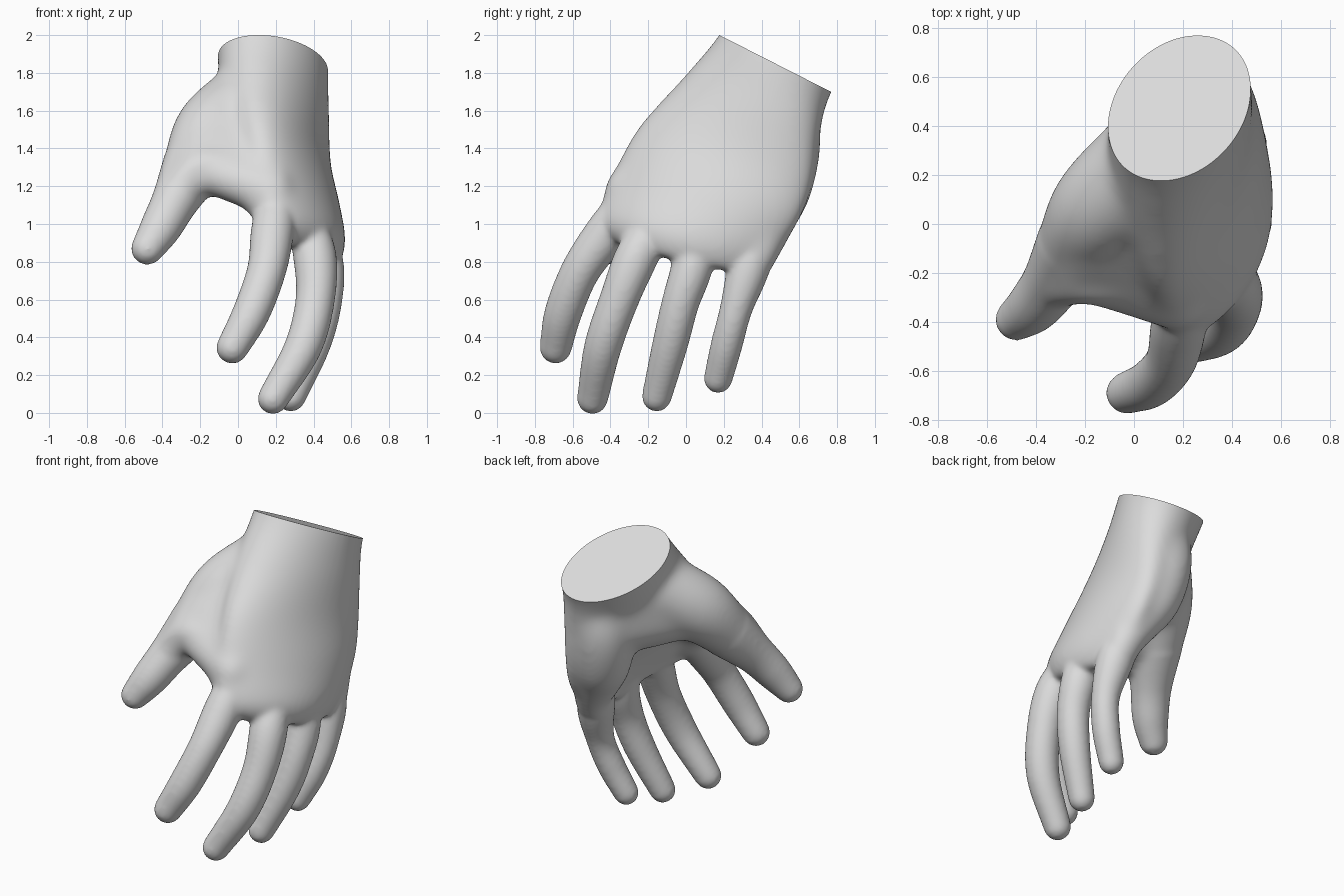
import bpy, bmesh, math
from mathutils import Vector, Matrix

if "Cube" in bpy.data.objects:
    bpy.data.objects.remove(bpy.data.objects["Cube"])

skin = bpy.data.materials.new("pale grey")
skin.diffuse_color = (0.715, 0.715, 0.715, 1)
skin.use_nodes = True
skin.node_tree.nodes["Principled BSDF"].inputs["Base Color"].default_value = skin.diffuse_color


def make_object(name, bm):
    bmesh.ops.recalc_face_normals(bm, faces=bm.faces)
    me = bpy.data.meshes.new(name)
    bm.to_mesh(me)
    bm.free()
    ob = bpy.data.objects.new(name, me)
    bpy.context.collection.objects.link(ob)
    return ob


def loft(name, rings):
    """Closed skin over a list of equal-length rings."""
    bm = bmesh.new()
    vs = [[bm.verts.new(p) for p in r] for r in rings]
    n = len(vs[0])
    for a, b in zip(vs, vs[1:]):
        for i in range(n):
            j = (i + 1) % n
            bm.faces.new((a[i], a[j], b[j], b[i]))
    bm.faces.new(vs[0][::-1])
    bm.faces.new(vs[-1])
    return make_object(name, bm)


def hull(name, balls):
    """Convex skin stretched over balls (x, y, z, radius)."""
    bm = bmesh.new()
    for x, y, z, r in balls:
        bmesh.ops.create_icosphere(bm, subdivisions=3, radius=r, matrix=Matrix.Translation((x, y, z)))
    bmesh.ops.delete(bm, geom=bm.edges[:], context='EDGES_FACES')
    bmesh.ops.convex_hull(bm, input=bm.verts[:])
    loose = [v for v in bm.verts if not v.link_faces]
    bmesh.ops.delete(bm, geom=loose, context='VERTS')
    return make_object(name, bm)


def spline(keys, steps=8):
    """Catmull-Rom through equal-length tuples."""
    k = [Vector(q) for q in keys]
    k = [2 * k[0] - k[1]] + k + [2 * k[-1] - k[-2]]
    out = []
    for a, b, c, d in zip(k, k[1:], k[2:], k[3:]):
        for s in range(steps):
            t = s / steps
            out.append(0.5 * (2 * b + (c - a) * t + (2 * a - 5 * b + 4 * c - d) * t * t
                              + (3 * b - a - 3 * c + d) * t ** 3))
    return out + [k[-2]]


def tube(name, keys, n=24):
    """Tapered limb with rounded ends; keys are (x, y, z, radius)."""
    cs = [(p.xyz, p[3]) for p in spline(keys)]
    d0, d1 = (cs[0][0] - cs[1][0]).normalized(), (cs[-1][0] - cs[-2][0]).normalized()
    caps = [math.radians(a) for a in (20, 40, 60, 80)]
    start = [(cs[0][0] + d0 * cs[0][1] * math.sin(a), cs[0][1] * math.cos(a)) for a in caps]
    end = [(cs[-1][0] + d1 * cs[-1][1] * math.sin(a), cs[-1][1] * math.cos(a)) for a in caps]
    cs = start[::-1] + cs + end
    rings, side = [], Vector((0.8, 0.6, 0.1))
    for i, (c, r) in enumerate(cs):
        t = (cs[min(i + 1, len(cs) - 1)][0] - cs[max(i - 1, 0)][0]).normalized()
        side = (side - t * side.dot(t)).normalized()
        up = t.cross(side)
        rings.append([c + r * (side * math.cos(2 * math.pi * j / n) + up * math.sin(2 * math.pi * j / n))
                      for j in range(n)])
    return loft(name, rings)


def fuse(parts, name, voxel, rounds):
    """Merge overlapping parts into one smooth skin."""
    bpy.ops.object.select_all(action='DESELECT')
    for p in parts:
        p.select_set(True)
    ob = parts[0]
    bpy.context.view_layer.objects.active = ob
    bpy.ops.object.join()
    ob.name = name
    m = ob.modifiers.new("skin", 'REMESH')
    m.mode, m.voxel_size = 'VOXEL', voxel
    s = ob.modifiers.new("soften", 'SMOOTH')
    s.factor, s.iterations = 0.5, rounds
    for mod in ("skin", "soften"):
        bpy.ops.object.modifier_apply(modifier=mod)
    return ob


# Palm: cross-sections from wrist to knuckles (centre, wide axis, thin axis, bow)
sections = [
    ((0.19, 0.60, 2.06), (0.22, 0.25, -0.127), (0.195, -0.165, 0.084), 0),
    ((0.185, 0.47, 1.845), (0.22, 0.25, -0.127), (0.195, -0.165, 0.084), 0),
    ((0.20, 0.34, 1.62), (0.20, 0.35, -0.12), (0.20, -0.12, 0.08), 0),
    ((0.25, 0.20, 1.36), (0.17, 0.46, -0.13), (0.17, -0.09, 0.06), 0.01),
    ((0.32, 0.08, 1.12), (0.15, 0.50, -0.10), (0.145, -0.06, 0.03), 0.04),
    ((0.37, -0.03, 0.92), (0.13, 0.46, -0.10), (0.12, -0.04, 0.02), 0.06),
    ((0.39, -0.04, 0.81), (0.10, 0.36, -0.085), (0.08, -0.03, 0.0), 0.05),
]
rings = []
for q in spline([c + u + v + (b,) for c, u, v, b in sections]):
    c, u, v, b = Vector(q[0:3]), Vector(q[3:6]), Vector(q[6:9]), q[9]
    rings.append([c + u * math.cos(t) + v * math.sin(t) - v.normalized() * b * math.cos(2 * t)
                  for t in (2 * math.pi * j / 48 for j in range(48))])
palm = loft("palm", rings)

# Heel of the palm on the little-finger side, and the full pad below the wrist
heel = tube("palm_heel", [(0.24, 0.52, 1.64, 0.18), (0.23, 0.53, 1.42, 0.185), (0.27, 0.49, 1.20, 0.18),
                          (0.335, 0.44, 1.05, 0.155), (0.40, 0.40, 0.90, 0.12), (0.425, 0.355, 0.79, 0.105)])
pad = hull("palm_pad", [(0.12, 0.38, 1.70, 0.19), (0.22, 0.49, 1.68, 0.18), (-0.10, 0.09, 1.49, 0.18),
                        (0.22, 0.51, 1.44, 0.17), (0.10, 0.28, 1.42, 0.17)])

# Thumb, with its thick root and the web toward the first finger
thumb_path = [(0.06, 0.26, 1.65, 0.22), (-0.13, 0.07, 1.49, 0.21), (-0.24, -0.09, 1.30, 0.165),
              (-0.335, -0.24, 1.12, 0.125), (-0.41, -0.335, 0.98, 0.11), (-0.48, -0.39, 0.87, 0.088)]
thumb_root = tube("thumb_root", thumb_path)
web = hull("thumb_web", [(0.11, 0.26, 1.66, 0.22), (-0.18, -0.03, 1.41, 0.17), (-0.23, -0.20, 1.30, 0.11),
                         (-0.05, -0.23, 1.29, 0.10), (0.17, -0.30, 1.17, 0.135)])
web_edge = tube("web_edge", [(-0.32, -0.24, 1.16, 0.11), (-0.21, -0.23, 1.295, 0.10), (-0.05, -0.24, 1.285, 0.10),
                             (0.08, -0.29, 1.19, 0.11), (0.20, -0.32, 1.06, 0.12)])
body = fuse([palm, heel, pad, thumb_root, web, web_edge], "palm", 0.018, 35)

# Fingers
fingers = {
    "first_finger": [(0.20, -0.31, 1.10, 0.11), (0.18, -0.43, 0.94, 0.115), (0.15, -0.56, 0.75, 0.104),
                     (0.07, -0.65, 0.53, 0.10), (-0.03, -0.69, 0.345, 0.086)],
    "second_finger": [(0.35, -0.14, 1.03, 0.09), (0.405, -0.255, 0.84, 0.115), (0.41, -0.35, 0.61, 0.105),
                      (0.345, -0.44, 0.35, 0.10), (0.185, -0.495, 0.075, 0.083)],
    "third_finger": [(0.40, 0.05, 1.00, 0.09), (0.45, 0.035, 0.79, 0.11), (0.45, -0.03, 0.58, 0.10),
                     (0.395, -0.085, 0.36, 0.095), (0.28, -0.155, 0.085, 0.08)],
    "fourth_finger": [(0.37, 0.36, 0.98, 0.09), (0.425, 0.335, 0.79, 0.115), (0.445, 0.265, 0.55, 0.087),
                      (0.40, 0.215, 0.36, 0.085), (0.32, 0.17, 0.18, 0.077)],
}
digits = [tube(n, k) for n, k in fingers.items()] + [tube("thumb", thumb_path[2:])]
hand = fuse([body] + digits, "hand", 0.014, 14)

# Flat slanted cut across the wrist
bm = bmesh.new()
bm.from_mesh(hand.data)
cut = bmesh.ops.bisect_plane(bm, geom=bm.verts[:] + bm.edges[:] + bm.faces[:], dist=1e-5,
                             plane_co=(0.18, 0.472, 1.85), plane_no=(0, 0.453, 0.891), clear_outer=True)
bmesh.ops.contextual_create(bm, geom=[e for e in cut["geom_cut"] if isinstance(e, bmesh.types.BMEdge)])
bmesh.ops.recalc_face_normals(bm, faces=bm.faces)
bm.to_mesh(hand.data)
bm.free()

hand.data.materials.clear()
hand.data.materials.append(skin)
bpy.context.view_layer.objects.active = hand
hand.select_set(True)
bpy.ops.object.shade_smooth_by_angle(angle=math.radians(40))
